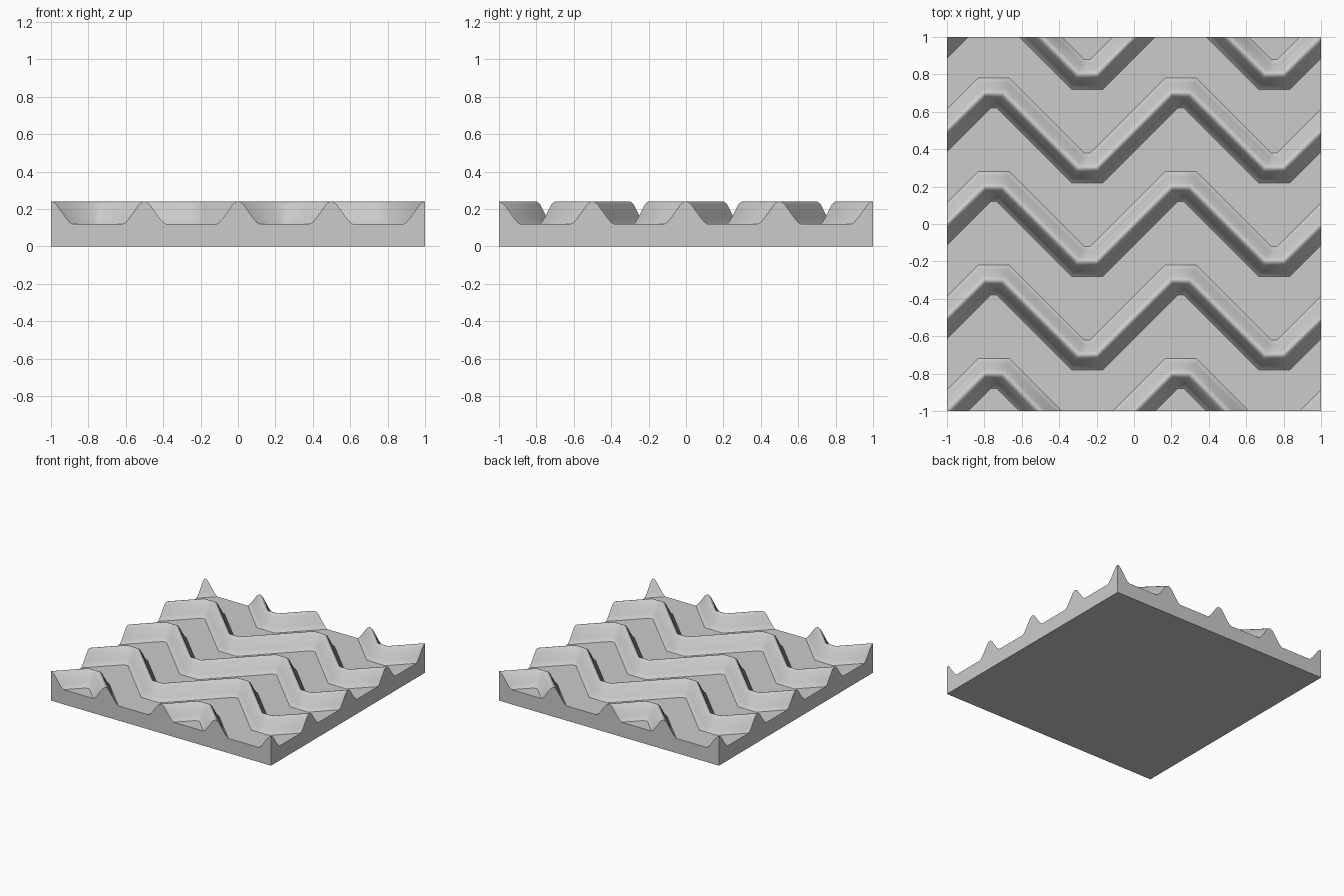
import bpy
import bmesh
import math

if "Cube" in bpy.data.objects:
    bpy.data.objects.remove(bpy.data.objects["Cube"], do_unlink=True)

FLOOR = 0.12        # height of the flat grooves
AMPLITUDE = 0.2     # half the height of the zigzag
TIP = 0.05          # half the length of each blunt zigzag tip
PITCH = 0.5         # distance between ridges
MITRE = math.tan(math.pi / 8)

# Ridge cross-section: distance from crest, height above the grooves
half = [(0.08, 0), (0.07, 0.01), (0.055, 0.035), (0.02, 0.105), (0.008, 0.118)]
profile = [(-d, h) for d, h in half] + [(0, 0.12)] + [(d, h) for d, h in reversed(half)]


def zigzag_row(bm, centre, offset, height):
    """One mitred line running parallel to a ridge crest."""
    row = []
    for n in range(-3, 3):
        x = n * 0.5 + 0.25
        side = 1 if n % 2 == 0 else -1
        reach = TIP + side * offset * MITRE
        for dx in (-reach, reach):
            row.append(bm.verts.new((x + dx, centre + side * AMPLITUDE + offset, FLOOR + height)))
    return row


# Ridged top surface
bm = bmesh.new()
rows = [zigzag_row(bm, k * PITCH, d, h) for k in range(-3, 4) for d, h in profile]
for a, b in zip(rows, rows[1:]):
    for i in range(len(a) - 1):
        bm.faces.new((a[i], a[i + 1], b[i + 1], b[i]))

# Trim to a square
for normal in ((1, 0, 0), (-1, 0, 0), (0, 1, 0), (0, -1, 0)):
    bmesh.ops.bisect_plane(bm, geom=bm.verts[:] + bm.edges[:] + bm.faces[:],
                           plane_co=normal, plane_no=normal, clear_outer=True)
bmesh.ops.remove_doubles(bm, verts=bm.verts[:], dist=0.0001)

# Side walls and underside
rim = [e for e in bm.edges if e.is_boundary]
skirt = bmesh.ops.extrude_edge_only(bm, edges=rim)["geom"]
for v in skirt:
    if isinstance(v, bmesh.types.BMVert):
        v.co.z = 0
bmesh.ops.contextual_create(bm, geom=[e for e in bm.edges if e.is_boundary])
bmesh.ops.recalc_face_normals(bm, faces=bm.faces[:])

mesh = bpy.data.meshes.new("ridged_tile")
bm.to_mesh(mesh)
bm.free()
tile = bpy.data.objects.new("ridged_tile", mesh)
bpy.context.collection.objects.link(tile)

# Plain grey finish
grey = bpy.data.materials.new("light_grey")
grey.use_nodes = True
colour = (0.6, 0.6, 0.6, 1)
grey.diffuse_color = colour
grey.node_tree.nodes["Principled BSDF"].inputs["Base Color"].default_value = colour
mesh.materials.append(grey)

bpy.ops.object.select_all(action="DESELECT")
tile.select_set(True)
bpy.context.view_layer.objects.active = tile
bpy.ops.object.shade_smooth_by_angle(angle=math.radians(42))
